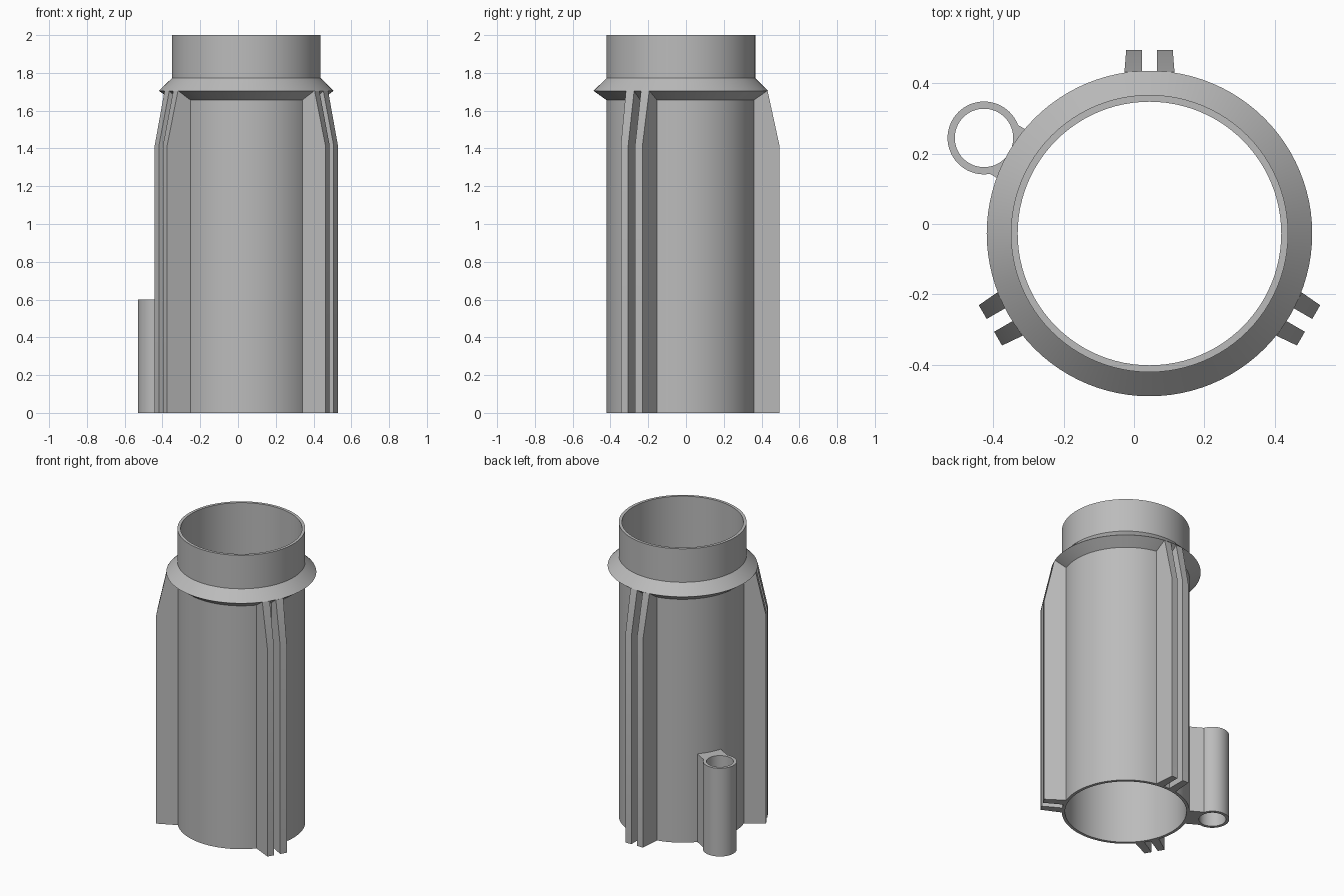
import bpy, bmesh
from math import sin, cos, pi, sqrt, radians
from mathutils import Matrix

if "Cube" in bpy.data.objects:
    bpy.data.objects.remove(bpy.data.objects["Cube"], do_unlink=True)

AXIS = (0.044, -0.027)      # centre of the main tube
WEB_ANGLE = radians(150)    # direction of the side tube
SIDE_DIST = 0.543

grey = bpy.data.materials.new("plain grey")
grey.use_nodes = True
grey.diffuse_color = (0.5, 0.5, 0.5, 1)
grey.node_tree.nodes["Principled BSDF"].inputs["Base Color"].default_value = (0.5, 0.5, 0.5, 1)


def finish(name, bm, angle=0.0, centre=AXIS):
    """Turn a bmesh into a placed, shaded object."""
    bmesh.ops.recalc_face_normals(bm, faces=bm.faces)
    bm.transform(Matrix.Translation((*centre, 0)) @ Matrix.Rotation(angle, 4, "Z"))
    mesh = bpy.data.meshes.new(name)
    bm.to_mesh(mesh)
    bm.free()
    mesh.materials.append(grey)
    obj = bpy.data.objects.new(name, mesh)
    bpy.context.collection.objects.link(obj)
    bpy.ops.object.select_all(action="DESELECT")
    obj.select_set(True)
    bpy.context.view_layer.objects.active = obj
    bpy.ops.object.shade_smooth_by_angle(angle=radians(30))
    return obj


def lathe(name, profile, centre, steps=96):
    """Revolve a closed (radius, height) profile."""
    bm = bmesh.new()
    rings = []
    for i in range(steps):
        a = 2 * pi * i / steps
        rings.append([bm.verts.new((r * cos(a), r * sin(a), z)) for r, z in profile])
    n = len(profile)
    for i in range(steps):
        a, b = rings[i], rings[(i + 1) % steps]
        for j in range(n):
            k = (j + 1) % n
            bm.faces.new((a[j], b[j], b[k], a[k]))
    return finish(name, bm, centre=centre)


def bridge(bm, first, second):
    """Close two matching outlines into a solid."""
    bm.faces.new(first)
    bm.faces.new(second)
    for i in range(len(first)):
        k = (i + 1) % len(first)
        bm.faces.new((first[i], first[k], second[k], second[i]))


# Main tube with its collar
lathe("main_tube", [(0.3745, 0), (0.394, 0), (0.394, 1.656), (0.4625, 1.705),
                    (0.394, 1.772), (0.394, 2), (0.3745, 2)], AXIS)

# Three pairs of guide ribs, tapering slightly outward
RIB = [(0.382, 0), (0.522, 0), (0.522, 1.415), (0.459, 1.705), (0.382, 1.705)]
for place, degrees in (("back", 90), ("front_right", 210), ("front_left", 330)):
    for side, label in ((-1, "a"), (1, "b")):
        bm = bmesh.new()
        inner = [bm.verts.new((r, side * 0.021, z)) for r, z in RIB]
        outer = [bm.verts.new((r, side * (0.077 - 0.08 * (r - 0.386)), z)) for r, z in RIB]
        bridge(bm, inner, outer)
        finish(f"{place}_rib_{label}", bm, radians(degrees))

# Small side tube
side_centre = (AXIS[0] + SIDE_DIST * cos(WEB_ANGLE), AXIS[1] + SIDE_DIST * sin(WEB_ANGLE))
lathe("side_tube", [(0.083, 0), (0.1035, 0), (0.1035, 0.6), (0.083, 0.6)], side_centre, 64)

# Web joining the side tube to the main tube, curved to fit both
ts = [0.08 * (i / 8 - 1) for i in range(17)]
outline = [(sqrt(0.386 ** 2 - t * t), t) for t in ts]
outline += [(SIDE_DIST - sqrt(0.093 ** 2 - t * t), t) for t in reversed(ts)]
bm = bmesh.new()
bridge(bm, [bm.verts.new((u, t, 0)) for u, t in outline],
       [bm.verts.new((u, t, 0.6)) for u, t in outline])
finish("side_tube_web", bm, WEB_ANGLE)
